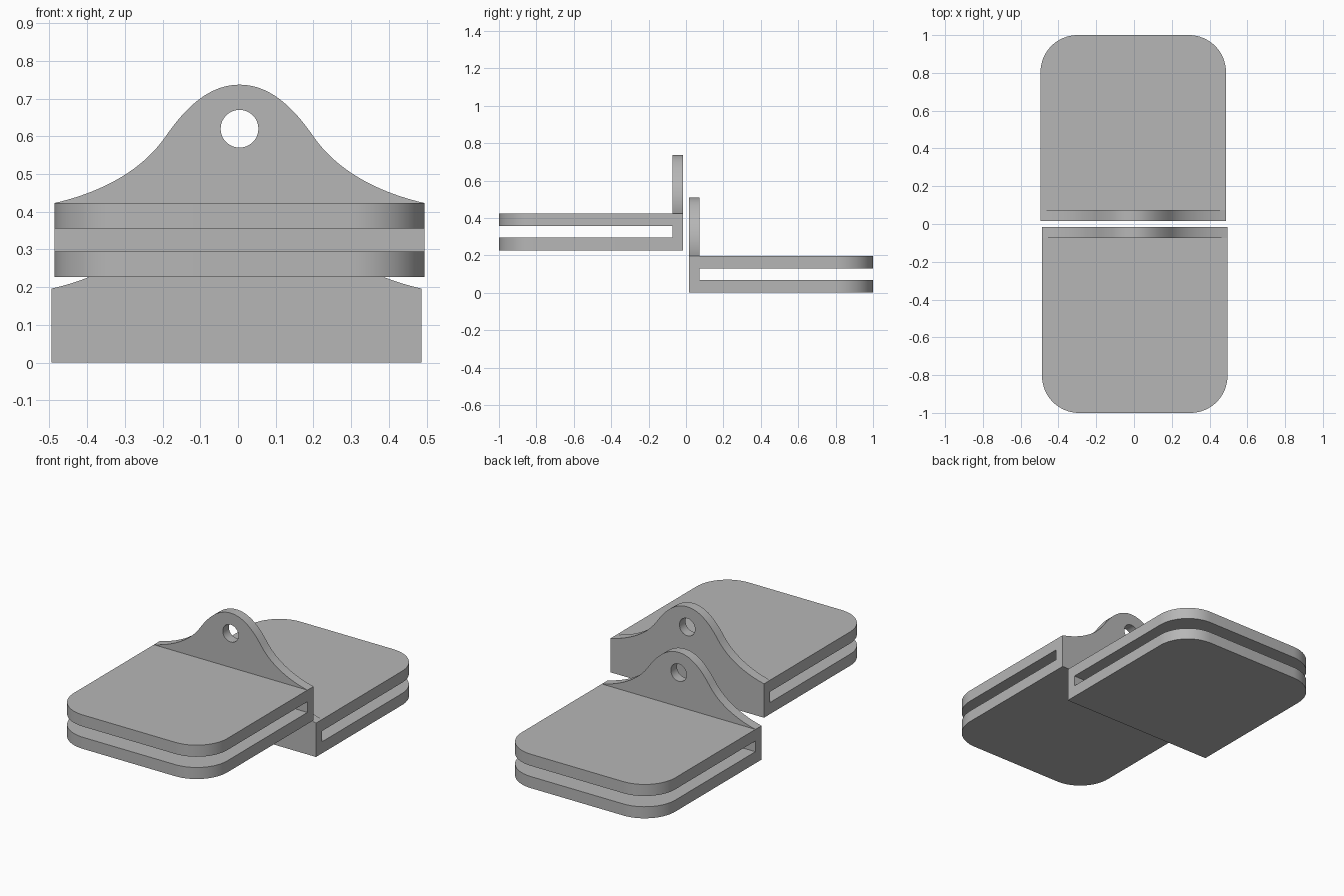
import bpy
import math
from mathutils import Vector
from mathutils.geometry import interpolate_bezier

if "Cube" in bpy.data.objects:
    bpy.data.objects.remove(bpy.data.objects["Cube"])

# Clip dimensions
HALF_WIDTH = 0.491
HEIGHT = 0.196
PLATE = 0.067      # thickness of each jaw
SPINE = 0.056      # thickness of spine and hanging tab
GAP = 0.017        # distance of each spine from the middle
RADIUS = 0.196

grey = bpy.data.materials.new("plain_grey")
grey.use_nodes = True
colour = (0.47, 0.47, 0.47, 1)
grey.diffuse_color = colour
grey.node_tree.nodes["Principled BSDF"].inputs["Base Color"].default_value = colour


def arc(cx, cy, r, start, end, steps):
    """Points along a circular arc, angles in degrees."""
    angles = [math.radians(start + (end - start) * i / steps) for i in range(steps + 1)]
    return [(cx + r * math.cos(a), cy + r * math.sin(a)) for a in angles]


def extruded(name, loops, thickness, location, upright=False):
    """Fill closed outlines (inner ones become holes) and give them thickness."""
    curve = bpy.data.curves.new(name, "CURVE")
    curve.dimensions = "2D"
    curve.fill_mode = "BOTH"
    curve.extrude = thickness / 2
    for loop in loops:
        spline = curve.splines.new("POLY")
        spline.points.add(len(loop) - 1)
        for point, (x, y) in zip(spline.points, loop):
            point.co = (x, y, 0, 1)
        spline.use_cyclic_u = True
    obj = bpy.data.objects.new(name, curve)
    bpy.context.collection.objects.link(obj)
    obj.location = location
    if upright:
        obj.rotation_euler.x = math.pi / 2
    bpy.ops.object.select_all(action="DESELECT")
    obj.select_set(True)
    bpy.context.view_layer.objects.active = obj
    bpy.ops.object.convert(target="MESH")
    obj = bpy.context.object
    obj.data.materials.clear()
    obj.data.materials.append(grey)
    bpy.ops.object.shade_smooth_by_angle(angle=math.radians(30))
    return obj


def bell_side():
    """Right half of the tab outline, from the crown down to the shoulder."""
    upper = [(0, 0.314), (0.083, 0.314), (0.145, 0.25), (0.195, 0.178)]
    lower = [(0.195, 0.178), (0.255, 0.09), (0.36, 0.03), (HALF_WIDTH, 0)]
    points = []
    for segment in (upper, lower):
        p, h1, h2, q = [Vector((x, z + HEIGHT)) for x, z in segment]
        points += [(v.x, v.y) for v in interpolate_bezier(p, h1, h2, q, 20)][1:]
    return points


def make_clip(prefix, x, base, side):
    """One clip; side is -1 when the jaws reach forward, 1 when backward."""
    # Spine and hanging tab in one profile, with a round hole
    half = bell_side()
    outline = [(-HALF_WIDTH, 0), (HALF_WIDTH, 0)] + half[::-1]
    outline += [(0, HEIGHT + 0.314)] + [(-px, pz) for px, pz in half]
    hole = arc(0, HEIGHT + 0.197, 0.05, 0, 360, 48)[:-1]
    extruded(prefix + "_spine_tab", [outline, hole], SPINE,
             (x, side * (GAP + SPINE / 2), base), upright=True)

    # Two jaws with rounded outer corners
    inner, outer = GAP + SPINE, 1.0
    cx, cy = HALF_WIDTH - RADIUS, outer - RADIUS
    jaw = [(-HALF_WIDTH, inner), (HALF_WIDTH, inner)]
    jaw += arc(cx, cy, RADIUS, 0, 90, 16) + arc(-cx, cy, RADIUS, 90, 180, 16)
    jaw = [(px, side * py) for px, py in jaw]
    for label, z in (("lower", PLATE / 2), ("upper", HEIGHT - PLATE / 2)):
        extruded(prefix + "_" + label + "_jaw", [jaw], PLATE, (x, 0, base + z))


make_clip("front_clip", 0.004, 0.227, -1)
make_clip("rear_clip", -0.004, 0, 1)
